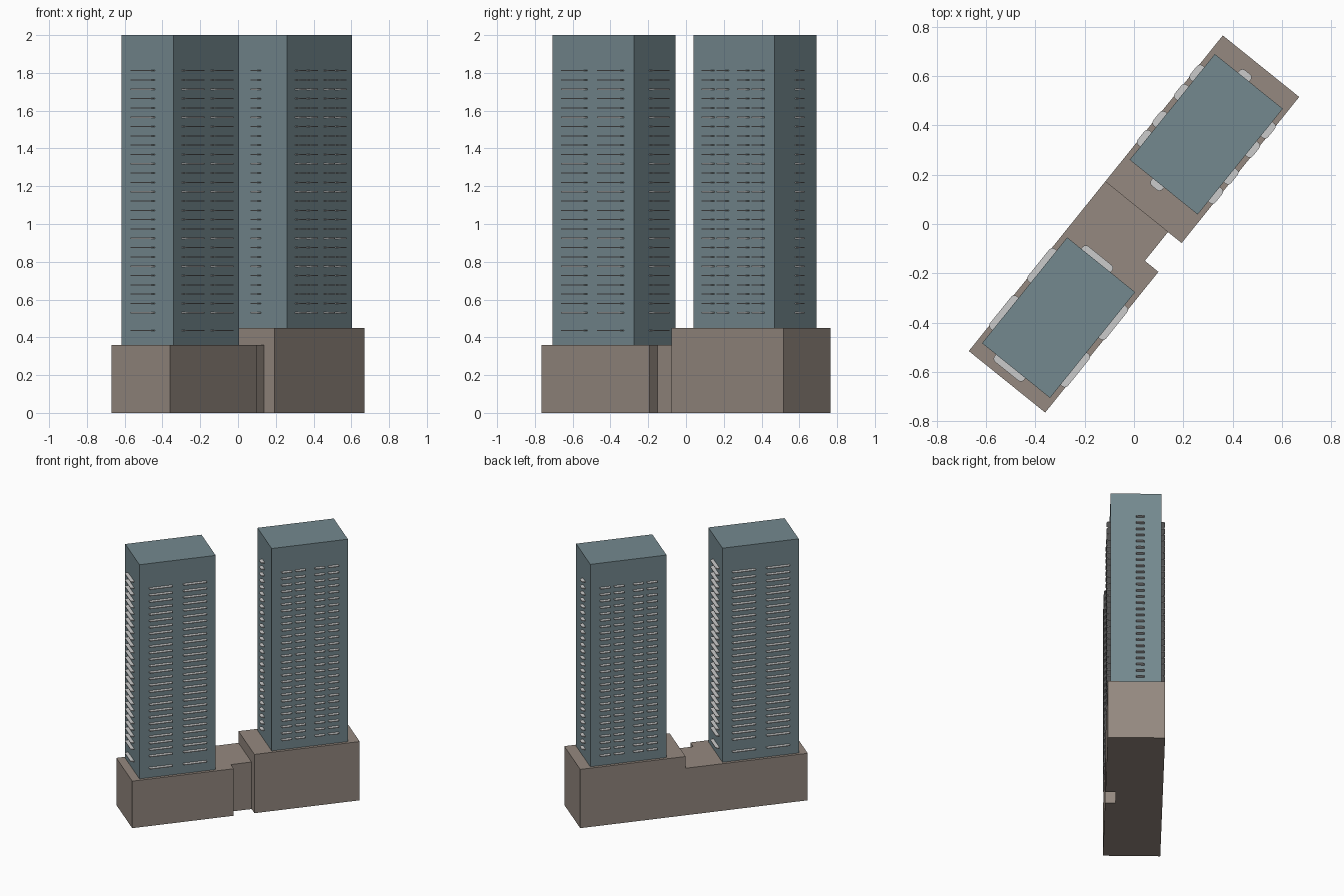
import bpy, bmesh, math

if "Cube" in bpy.data.objects:
    bpy.data.objects.remove(bpy.data.objects["Cube"])

ANG = math.atan2(0.779, 0.627)          # long axis of the site, seen from above
U = (math.cos(ANG), math.sin(ANG))      # along the site
V = (math.sin(ANG), -math.cos(ANG))     # across the site


def material(name, rgb):
    m = bpy.data.materials.new(name)
    m.diffuse_color = (*rgb, 1)
    m.use_nodes = True
    m.node_tree.nodes["Principled BSDF"].inputs["Base Color"].default_value = m.diffuse_color
    return m


STONE = material("stone", (0.30, 0.25, 0.215))
GLASS = material("blue_grey", (0.175, 0.25, 0.275))


def add_prism(bm, outline, z0, z1):
    """Extrude an outline given in (along, across) site coordinates."""
    bottom, top = ([bm.verts.new((u * U[0] + v * V[0], u * U[1] + v * V[1], z))
                    for u, v in outline] for z in (z0, z1))
    bm.faces.new(bottom)
    bm.faces.new(top)
    n = len(outline)
    for i in range(n):
        j = (i + 1) % n
        bm.faces.new((bottom[i], bottom[j], top[j], top[i]))


def make(name, prisms, mat=None):
    bm = bmesh.new()
    for outline, z0, z1 in prisms:
        add_prism(bm, outline, z0, z1)
    bmesh.ops.recalc_face_normals(bm, faces=bm.faces)
    me = bpy.data.meshes.new(name)
    bm.to_mesh(me)
    bm.free()
    ob = bpy.data.objects.new(name, me)
    bpy.context.collection.objects.link(ob)
    if mat:
        me.materials.append(mat)
    return ob


def rect(u0, u1, v0, v1):
    return [(u0, v0), (u1, v0), (u1, v1), (u0, v1)]


def balcony(a, b, depth=0.026, r=0.016, steps=3):
    """Slab outline along a wall: (position, distance out), outer corners rounded."""
    pts = [(a, -0.004), (b, -0.004)]
    for cx, start in ((b - r, 0), (a + r, 90)):
        for i in range(steps + 1):
            t = math.radians(start + 90 * i / steps)
            pts.append((cx + r * math.cos(t), depth - r + r * math.sin(t)))
    return pts


# Podiums: low one with a recessed corner beside the tall one
W = 0.199
make("low_podium", [([(-0.822, -W), (0.061, -W), (0.061, 0.128), (-0.089, 0.128),
                      (-0.089, W), (-0.822, W)], 0, 0.36)], STONE)
make("tall_podium", [(rect(0.061, 0.822, -W, W), 0, 0.45)], STONE)

# Towers with stacked balconies
HALF_L, HALF_W, END_V = 0.2755, 0.177, -0.0275
LEVELS = [0.53 + 0.0493 * i for i in range(27)]


def tower(name, centre, base, side_spans, end_half, levels):
    make(name, [(rect(centre - HALF_L, centre + HALF_L, -HALF_W, HALF_W), base, 2.0)], GLASS)
    outlines = []
    for s in (-1, 1):
        for a, b in side_spans:
            for lo, hi in ((a, b), (-b, -a)):
                outlines.append([(centre + p, s * (HALF_W + d)) for p, d in balcony(lo, hi)])
        outlines.append([(centre + s * (HALF_L + d), p)
                         for p, d in balcony(END_V - end_half, END_V + end_half)])
    make(name + "_balconies", [(o, z - 0.003, z + 0.003) for z in levels for o in outlines])


tower("front_tower", -0.488, 0.36, [(0.038, 0.208)], 0.077, [0.437] + LEVELS)
tower("back_tower", 0.4675, 0.45, [(0.033, 0.107), (0.132, 0.208)], 0.03, LEVELS)
